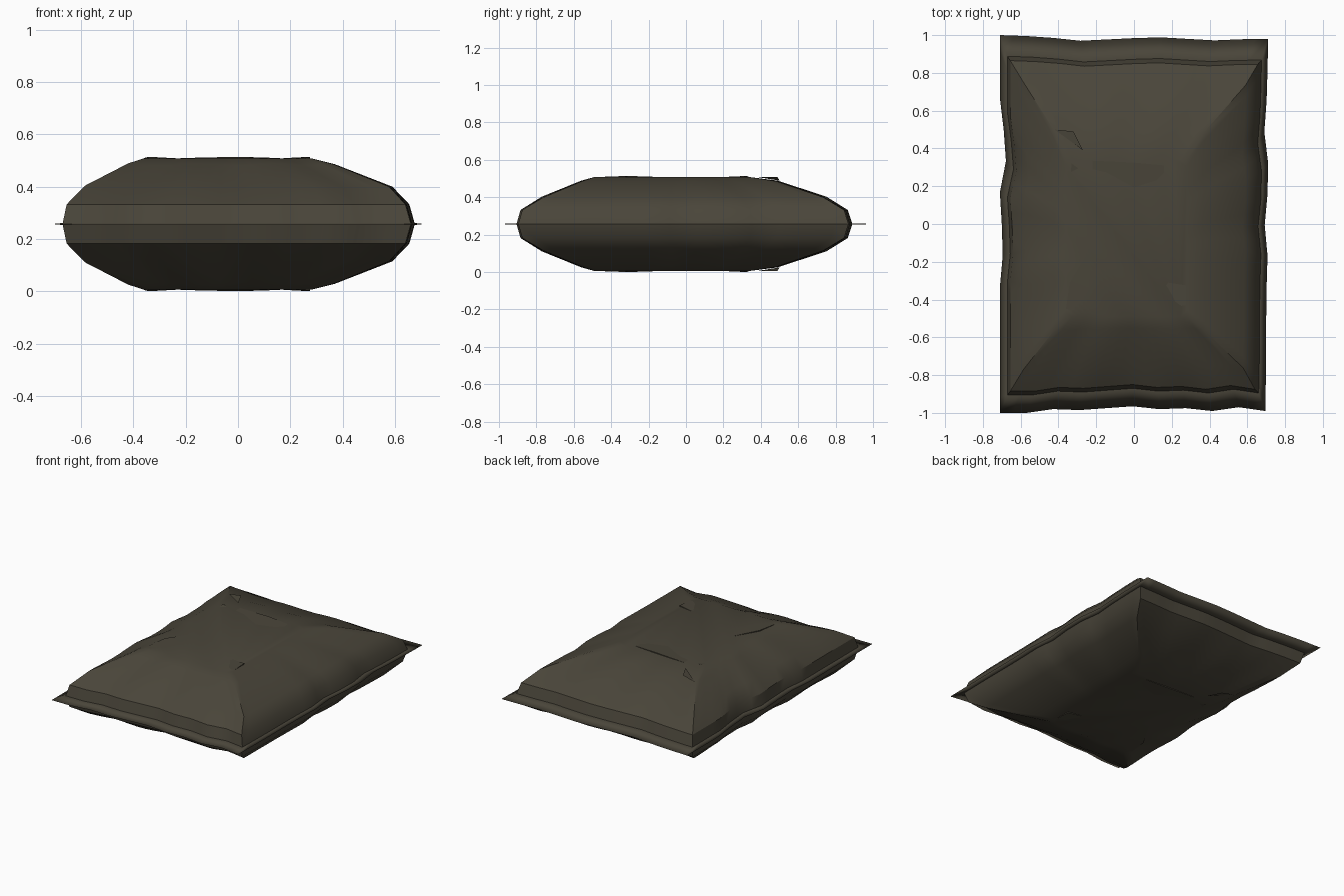
import bpy
import bmesh
import math

cube = bpy.data.objects.get("Cube")
if cube:
    bpy.data.objects.remove(cube)

HALF = 0.257   # half the thickness, height of the seam
TOP = 0.251    # level of the plateau above the seam

cloth = bpy.data.materials.new("dark olive cloth")
cloth.use_nodes = True
COLOUR = (0.068, 0.060, 0.042, 1)
cloth.diffuse_color = COLOUR
cloth.node_tree.nodes["Principled BSDF"].inputs["Base Color"].default_value = COLOUR

# Inward dents of the four edges, in hundredths, evenly spaced
LEFT = [0, 0, 0, 0, 0, 1.5, 1, 0, 3.2, 2, 0, 0, 0]
RIGHT = [1.5, 1.2, 1, 1, .8, .3, 1.8, .3, 0, 2, .8, .3, 0]
FRONT = [0, 0, 2, 1.5, 2.5, 3.5, 2, 2.5, 1, 3, 1]
BACK = [0, .5, 1.5, 3, 2.3, 1.6, 1.2, 2, 2.8, 2.2, 2]


def dent(values, t):
    """Read a dent list at t from 0 to 1."""
    f = t * (len(values) - 1)
    i = min(int(f), len(values) - 2)
    return 0.01 * (values[i] + (values[i + 1] - values[i]) * (f - i))


def perimeter(nx, ny):
    """Unit square outline, counterclockwise."""
    pts = [(i / nx, 0) for i in range(nx)] + [(1, j / ny) for j in range(ny)]
    return pts + [(1 - a, 1 - b) for a, b in pts]


# Rings: x left, x right, y front, y back, height, dent strength, height ripple
RINGS = [
    (-.71, .71, -1.0, 1.0, 0, 1, 0),             # seam edge
    (-.67, .675, -.905, .888, .004, 1, 0),       # seam root
    (-.655, .655, -.885, .865, .075, 1, 0),      # side band
    (-.585, .59, -.77, .75, .142, .8, .005),     # shoulder
    (-.42, .37, -.56, .49, .228, .3, .004),      # plateau bevel
    (-.36, .28, -.49, .34, TOP, 0, 0),           # plateau
]


def finish(name, bm):
    mesh = bpy.data.meshes.new(name)
    bm.to_mesh(mesh)
    bm.free()
    mesh.materials.append(cloth)
    obj = bpy.data.objects.new(name, mesh)
    bpy.context.collection.objects.link(obj)
    obj.location.z = HALF
    # The underside repeats the upper side across the seam
    mirror = obj.modifiers.new("underside", 'MIRROR')
    mirror.use_axis = (False, False, True)
    mirror.merge_threshold = 0.0005
    bpy.ops.object.select_all(action='DESELECT')
    obj.select_set(True)
    bpy.context.view_layer.objects.active = obj
    bpy.ops.object.shade_smooth_by_angle(angle=math.radians(32))
    return obj


# Stuffed body with its flat seam
bm = bmesh.new()
loops = []
for xl, xr, yf, yb, h, k, ripple in RINGS:
    loop = []
    for u, v in perimeter(20, 24):
        x0, x1 = xl + k * dent(LEFT, v), xr - k * dent(RIGHT, v)
        y0, y1 = yf + k * dent(FRONT, u), yb - k * dent(BACK, u)
        z = h + ripple * math.sin(17 * u + 2) * math.cos(19 * v)
        loop.append(bm.verts.new((x0 + (x1 - x0) * u, y0 + (y1 - y0) * v, z)))
    loops.append(loop)
for low, high in zip(loops, loops[1:]):
    n = len(low)
    for i in range(n):
        j = (i + 1) % n
        bm.faces.new((low[i], low[j], high[j], high[i]))
bm.faces.new(loops[-1])
finish("cushion_body", bm)


def fold(name, crest, foot):
    """Shallow wedge: sharp raised crest, sloping down to its foot line."""
    bm = bmesh.new()
    hi = [bm.verts.new((x, y, HALF if 0 < i < len(crest) - 1 else TOP + .001))
          for i, (x, y) in enumerate(crest)]
    drop = [bm.verts.new((x, y, TOP - .004)) for x, y in crest]
    lo = [bm.verts.new((x, y, TOP - .002)) for x, y in foot]
    for i in range(len(crest) - 1):
        bm.faces.new((hi[i], hi[i + 1], lo[i + 1], lo[i]))
        bm.faces.new((drop[i], drop[i + 1], hi[i + 1], hi[i]))
    bmesh.ops.recalc_face_normals(bm, faces=bm.faces)
    if sum(f.normal.z for f in bm.faces) < 0:
        bmesh.ops.reverse_faces(bm, faces=bm.faces)
    finish(name, bm)


# Creases in the plateau
fold("back_crease", [(-.22, .335), (0, .325), (.16, .31)],
     [(-.22, .2), (0, .15), (.16, .2)])
fold("left_crease", [(-.25, -.16), (-.34, -.31), (-.36, -.45)],
     [(-.2, -.18), (-.2, -.35), (-.28, -.46)])
fold("right_crease", [(.18, -.31), (.275, -.325), (.275, -.43)],
     [(.15, -.36), (.18, -.4), (.2, -.44)])

# Small pinched flap near the back left corner
bm = bmesh.new()
for tri in ([(-.42, .5, .232), (-.27, .39, .25), (-.32, .49, .25)],
            [(-.335, .275, .252), (-.295, .295, .253), (-.33, .32, .257)]):
    bm.faces.new([bm.verts.new(p) for p in tri])
finish("pinched_flap", bm)
